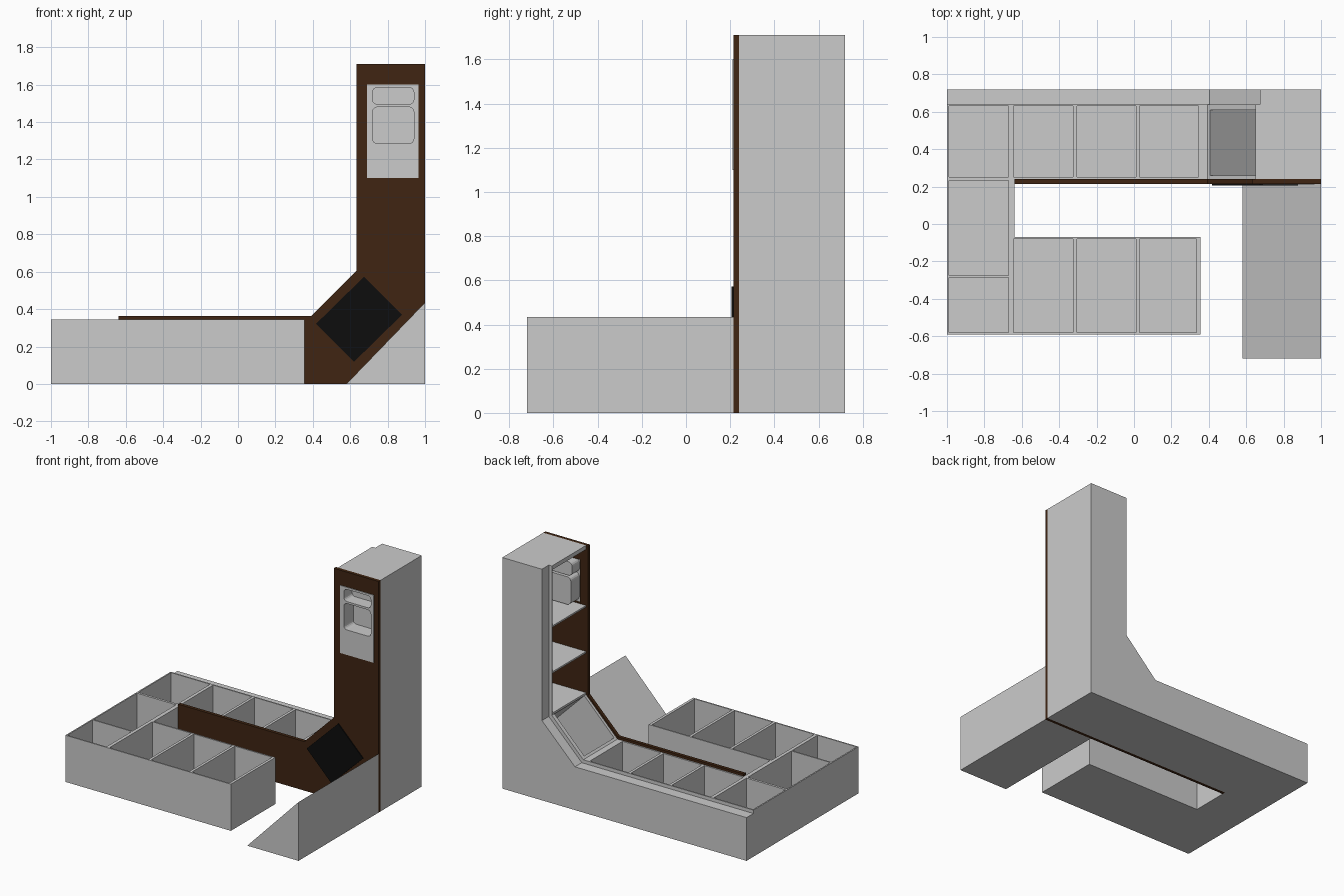
import bpy, bmesh, math

if "Cube" in bpy.data.objects:
    bpy.data.objects.remove(bpy.data.objects["Cube"])


def prism(name, pts, a, b, axis='Y'):
    """Extrude a 2D outline from a to b: axis Y uses (x, z) points, axis Z uses (x, y)."""
    bm = bmesh.new()
    place = (lambda p, d: (p[0], d, p[1])) if axis == 'Y' else (lambda p, d: (p[0], p[1], d))
    lo = [bm.verts.new(place(p, a)) for p in pts]
    hi = [bm.verts.new(place(p, b)) for p in pts]
    bm.faces.new(lo)
    bm.faces.new(hi)
    n = len(pts)
    for i in range(n):
        j = (i + 1) % n
        bm.faces.new((lo[i], lo[j], hi[j], hi[i]))
    bmesh.ops.recalc_face_normals(bm, faces=bm.faces)
    me = bpy.data.meshes.new(name)
    bm.to_mesh(me)
    bm.free()
    ob = bpy.data.objects.new(name, me)
    bpy.context.collection.objects.link(ob)
    return ob


def rect(x0, x1, v0, v1):
    return [(x0, v0), (x1, v0), (x1, v1), (x0, v1)]


def rounded(x0, x1, z0, z1, r, seg=4):
    pts = []
    corners = [(x1 - r, z0 + r, -90), (x1 - r, z1 - r, 0), (x0 + r, z1 - r, 90), (x0 + r, z0 + r, 180)]
    for cx, cz, start in corners:
        for i in range(seg + 1):
            t = math.radians(start + 90 * i / seg)
            pts.append((cx + r * math.cos(t), cz + r * math.sin(t)))
    return pts


def cut(ob, cutter):
    mod = ob.modifiers.new("cut", 'BOOLEAN')
    mod.operation = 'DIFFERENCE'
    mod.solver = 'EXACT'
    mod.object = cutter
    bpy.context.view_layer.objects.active = ob
    bpy.ops.object.modifier_apply(modifier=mod.name)
    bpy.data.objects.remove(cutter)


def paint(ob, name, color):
    mat = bpy.data.materials.new(name)
    mat.diffuse_color = color
    mat.use_nodes = True
    mat.node_tree.nodes["Principled BSDF"].inputs["Base Color"].default_value = mat.diffuse_color
    ob.data.materials.append(mat)


def side_profile(x_left, x_low, x_tower, z_low, z_high):
    """Low bench, sloping step and tall tower, seen from the front."""
    return [(x_left, 0), (1, 0), (1, 1.71), (x_tower, 1.71), (x_tower, z_high), (x_low, z_low), (x_left, z_low)]


FLOOR, TOP = 0.02, 0.345
columns = [(-0.645, -0.325), (-0.305, 0.01), (0.03, 0.345)]

# Left and front bins
front_bins = prism("front_bins", [(-1, -0.59), (0.355, -0.59), (0.355, -0.07), (-0.64, -0.07),
                                  (-0.64, 0.24), (-1, 0.24)], 0, TOP, 'Z')
pockets = [rect(-0.99, -0.67, -0.58, -0.285), rect(-0.99, -0.67, -0.275, 0.232)]
pockets += [rect(a, min(b, 0.335), -0.58, -0.08) for a, b in columns]
for p in pockets:
    cut(front_bins, prism("cutter", p, FLOOR, 0.5, 'Z'))

# Back bins with the sloping step and shelf tower
body = prism("back_bins_and_tower", side_profile(-1, 0.393, 0.65, TOP, 0.605), 0.24, 0.64)
for a, b in [(-0.99, -0.67)] + columns:
    cut(body, prism("cutter", rect(a, b, 0.25, 0.63), FLOOR, 0.5, 'Z'))

# Tower compartments, the leftover slabs are the shelves
for z0, z1 in [(0.62, 0.913), (0.925, 1.253), (1.265, 1.68)]:
    cut(body, prism("cutter", rect(0.6, 0.98, z0, z1), 0.22, 0.63))

# Slanted compartment in the step
cut(body, prism("cutter", [(0.36, 0.405), (0.605, 0.65), (0.895, 0.36), (0.65, 0.115)], 0.26, 0.61))

# Back wall
prism("back_wall", side_profile(-1, 0.405, 0.675, 0.32, 0.59), 0.64, 0.72)

# Wooden front panel
panel = prism("front_panel", side_profile(-0.64, 0.392, 0.634, 0.363, 0.605), 0.215, 0.24)
cut(panel, prism("cutter", rect(0.7, 0.955, 1.27, 1.59), 0.1, 0.3))
paint(panel, "brown", (0.05, 0.018, 0.006, 1))

# Dark slanted window
window = prism("window", [(0.417, 0.321), (0.62, 0.118), (0.877, 0.37), (0.674, 0.573)], 0.207, 0.218)
paint(window, "black", (0.004, 0.004, 0.004, 1))

# Niche plate with two recessed tubs
plate = prism("niche_plate", rect(0.69, 0.964, 1.1, 1.6), 0.21, 0.225)
for name, z0, z1, depth in [("upper_tub", 1.495, 1.585, 0.31), ("lower_tub", 1.285, 1.48, 0.325)]:
    cut(plate, prism("cutter", rounded(0.72, 0.94, z0, z1, 0.025), 0.1, 0.3))
    tub = prism(name, rounded(0.715, 0.945, z0 - 0.005, z1 + 0.005, 0.03), 0.225, depth)
    cut(tub, prism("cutter", rounded(0.72, 0.94, z0, z1, 0.025), 0.1, depth - 0.005))

# Ramp at the right front
prism("ramp", [(0.58, 0), (1, 0), (1, 0.435)], -0.72, 0.215)
